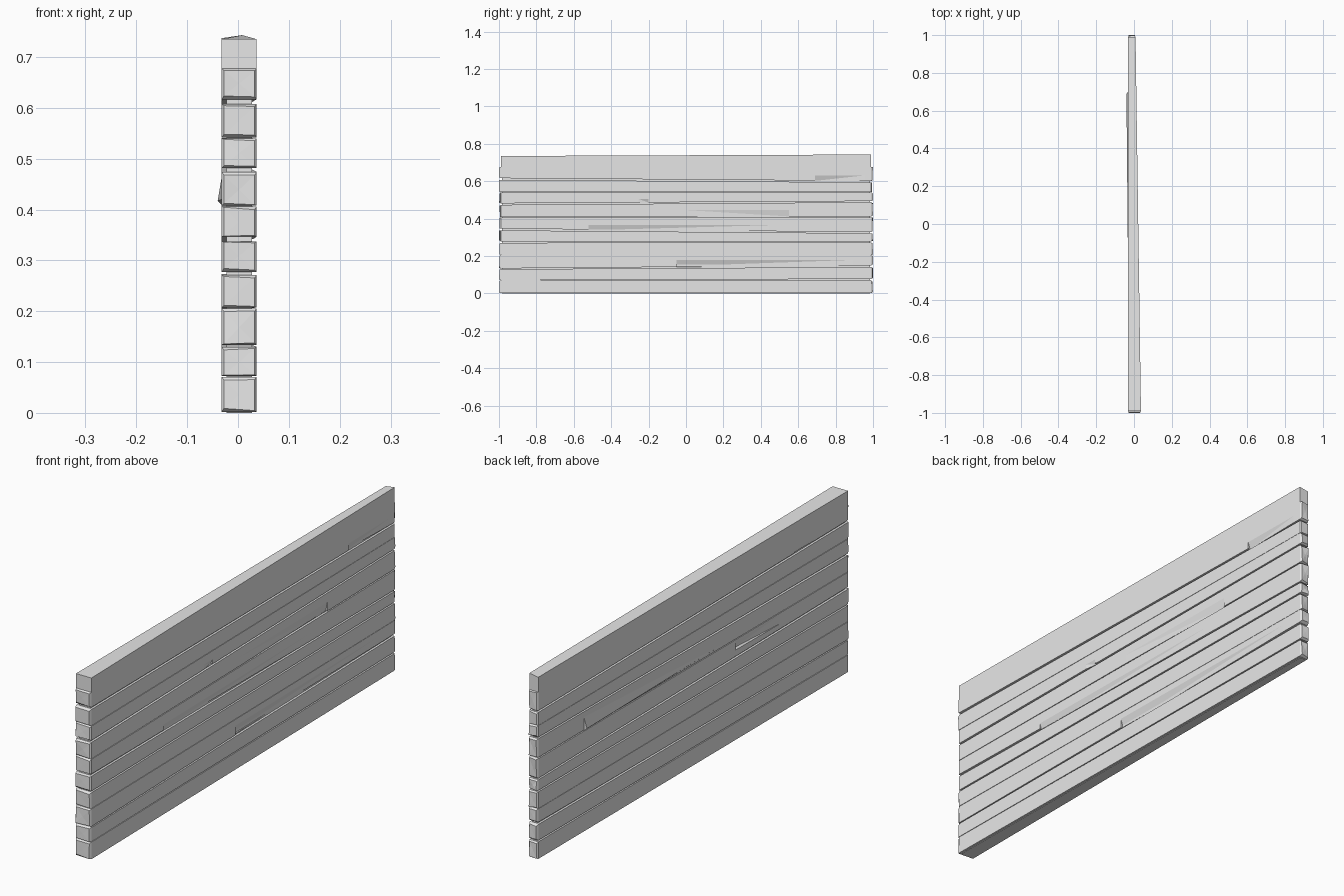
import bpy, bmesh, random
from mathutils import Vector

random.seed(4)
cube = bpy.data.objects.get("Cube")
if cube:
    bpy.data.objects.remove(cube)

grey = bpy.data.materials.new("pale_grey")
grey.use_nodes = True
colour = (0.8, 0.8, 0.8, 1)
grey.diffuse_color = colour
grey.node_tree.nodes["Principled BSDF"].inputs["Base Color"].default_value = colour

BACK = -0.032
END = 0.99


def face_x(y):
    """The +x side of the wall, which tapers toward the +y end."""
    return 0.0225 - 0.0145 * y


def make_object(name, bm):
    bmesh.ops.recalc_face_normals(bm, faces=bm.faces)
    mesh = bpy.data.meshes.new(name)
    bm.to_mesh(mesh)
    bm.free()
    mesh.materials.append(grey)
    obj = bpy.data.objects.new(name, mesh)
    bpy.context.collection.objects.link(obj)
    return obj


def hull(name, points):
    bm = bmesh.new()
    for p in points:
        bm.verts.new(p)
    bmesh.ops.convex_hull(bm, input=bm.verts)
    return make_object(name, bm)


def beam(name, low, high, inset=0.0, end=END, rough=True, back_drop=0.0):
    """Tapered beam; low and high are heights at the -y and +y ends."""
    bm = bmesh.new()
    bmesh.ops.create_cube(bm, size=2)
    for v in bm.verts:
        far = v.co.y > 0
        y = end if far else -end
        x = face_x(y) - inset if v.co.x > 0 else BACK + inset
        z = (high if v.co.z > 0 else low)[far]
        if far and v.co.z > 0 and v.co.x < 0:
            z -= back_drop
        v.co = (x, y, z)
    if rough:
        # Roughly hewn, bevelled end caps
        caps = [f for f in bm.faces if len({round(v.co.y, 4) for v in f.verts}) == 1]
        for cap in caps:
            bmesh.ops.inset_individual(bm, faces=[cap], thickness=0.006)
            side = 1 if cap.calc_center_median().y > 0 else -1
            for v in cap.verts:
                v.co.y += side * random.uniform(0.004, 0.01)
                v.co.z += random.uniform(-0.003, 0.003)
            bmesh.ops.poke(bm, faces=[cap])
    return make_object(name, bm)


# Seams between planks: height and gap at the -y end, then at the +y end
seams = [
    (0.002, 0.000, 0.002, 0.000),
    (0.072, 0.002, 0.074, 0.006),
    (0.132, 0.004, 0.146, 0.009),
    (0.206, 0.002, 0.205, 0.001),
    (0.274, 0.006, 0.276, 0.006),
    (0.342, 0.009, 0.325, 0.006),
    (0.407, 0.002, 0.410, 0.005),
    (0.478, 0.008, 0.491, 0.006),
    (0.541, 0.002, 0.541, 0.001),
    (0.612, 0.009, 0.598, 0.007),
    (0.677, 0.000, 0.677, 0.000),
]
planks = []
for i, (a, b) in enumerate(zip(seams, seams[1:])):
    low = (a[0] + a[1] / 2, a[2] + a[3] / 2)
    high = (b[0] - b[1] / 2, b[2] - b[3] / 2)
    planks.append(beam(f"plank_{i + 1}", low, high))
beam("top_rail", (0.677, 0.677), (0.735, 0.743), rough=False, back_drop=0.006)
beam("core", (0.0, 0.0), (0.7, 0.7), inset=0.009, end=0.983, rough=False)


# Long shallow splits that start at a steep notch and run out along the grain
def split(plank, start, stop, z, height, depth, side=1):
    def surf(y):
        return face_x(y) if side > 0 else BACK
    x = surf(start)
    cutter = hull(f"split_cutter_{plank}_{side}", [
        (x - side * depth, start, z),
        (x + side * 0.004, start, z - 0.01),
        (x + side * 0.001, start, z + height),
        (surf(stop) + side * 0.001, stop, z + height),
        (surf(stop) + side * 0.001, stop, z - 0.01),
    ])
    cutter.hide_render = True
    cutter.hide_viewport = True
    mod = planks[plank].modifiers.new("split", 'BOOLEAN')
    mod.operation = 'DIFFERENCE'
    mod.solver = 'EXACT'
    mod.object = cutter


split(9, 0.69, 0.98, 0.602, 0.032, 0.010)
split(7, -0.20, -0.26, 0.486, 0.022, 0.008)
split(6, 0.55, -0.10, 0.412, 0.040, 0.007)
split(5, -0.52, 0.55, 0.338, 0.030, 0.009)
split(2, -0.05, 0.97, 0.146, 0.036, 0.012)
split(5, -0.27, -0.60, 0.372, 0.032, 0.008, side=-1)
split(9, -0.65, -0.80, 0.606, 0.020, 0.006, side=-1)

# Raised splinter on the -x side
hull("raised_splinter", [
    (-0.040, 0.69, 0.417), (BACK + 0.001, 0.70, 0.408),
    (BACK + 0.001, 0.70, 0.470), (BACK + 0.001, -0.30, 0.420),
    (BACK + 0.004, 0.60, 0.440),
])
